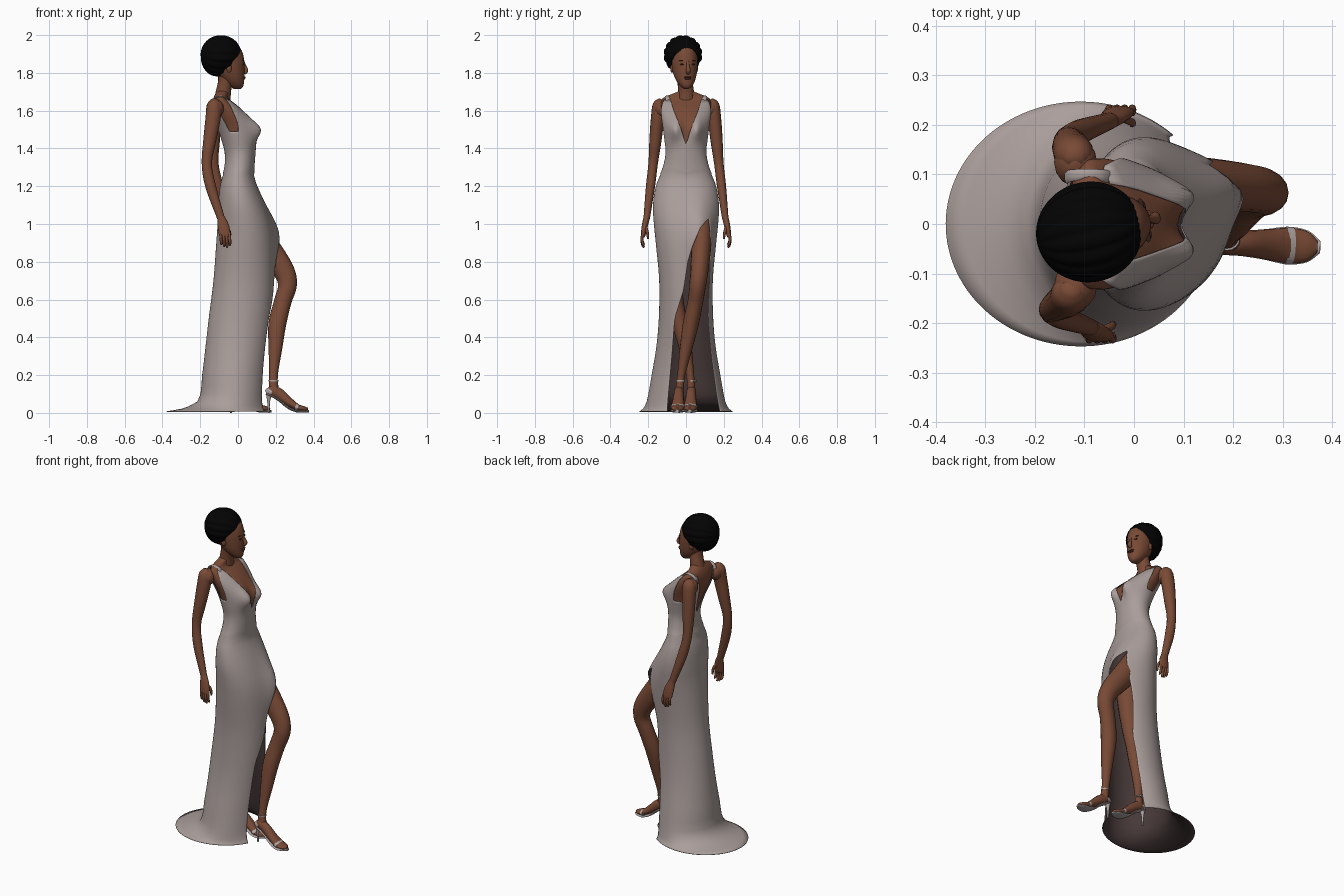
import bpy, bmesh, math
from mathutils import Vector, Matrix
from math import sin, cos, pi, asin, exp, radians


def material(name, rgb):
    m = bpy.data.materials.new(name)
    m.diffuse_color = (*rgb, 1)
    return m


DRESS = material("pale dress", (0.40, 0.34, 0.325))
LINING = material("dark lining", (0.062, 0.04, 0.04))
SKIN = material("brown skin", (0.19, 0.068, 0.036))
HAIR = material("black hair", (0.001, 0.001, 0.001))
SHOE = material("silver shoe", (0.42, 0.37, 0.36))
LIP = material("dark lips", (0.11, 0.035, 0.022))
EYE = material("dark eyes", (0.03, 0.014, 0.01))


def interp(table, t):
    """Smooth interpolation of rows keyed on their first value."""
    t = min(max(t, table[0][0]), table[-1][0])
    i = next(k for k in range(len(table) - 1) if t <= table[k + 1][0])
    p, q = table[i], table[i + 1]
    o, r = table[max(i - 1, 0)], table[min(i + 2, len(table) - 1)]
    h = q[0] - p[0]
    u = (t - p[0]) / h
    out = []
    for c in range(1, len(p)):
        m0 = (q[c] - o[c]) / (q[0] - o[0]) * h
        m1 = (r[c] - p[c]) / (r[0] - p[0]) * h
        out.append(p[c] * (2*u**3 - 3*u*u + 1) + m0 * (u**3 - 2*u*u + u)
                   + q[c] * (3*u*u - 2*u**3) + m1 * (u**3 - u*u))
    return out


def linear(table, t):
    for p, q in zip(table, table[1:]):
        if t <= q[0]:
            u = max(0, (t - p[0]) / (q[0] - p[0]))
            return [a + (b - a) * u for a, b in zip(p[1:], q[1:])]
    return list(table[-1][1:])


def loft(name, rings, mat, closed=True, caps=True, xf=None, angle=60):
    """Skin a list of equal-length point rings."""
    bm = bmesh.new()
    rows = [[bm.verts.new(p) for p in r] for r in rings]
    n = len(rows[0])
    for a, b in zip(rows, rows[1:]):
        for j in range(n if closed else n - 1):
            k = (j + 1) % n
            bm.faces.new((a[j], a[k], b[k], b[j]))
    if caps:
        bm.faces.new(rows[0][::-1])
        bm.faces.new(rows[-1])
    bmesh.ops.remove_doubles(bm, verts=bm.verts, dist=0.0004)
    if caps:
        bmesh.ops.recalc_face_normals(bm, faces=bm.faces)
    if xf:
        bm.transform(xf)
    me = bpy.data.meshes.new(name)
    bm.to_mesh(me)
    bm.free()
    me.materials.append(mat)
    ob = bpy.data.objects.new(name, me)
    bpy.context.collection.objects.link(ob)
    bpy.context.view_layer.objects.active = ob
    ob.select_set(True)
    bpy.ops.object.shade_smooth_by_angle(angle=radians(angle))
    ob.select_set(False)
    return ob


def tube(name, pts, mat, n=16, sub=4, xf=None):
    """Smooth limb through (x, y, z, half width along y, half depth)."""
    table = [(i, *p) for i, p in enumerate(pts)]
    m = (len(pts) - 1) * sub
    s = [interp(table, i / sub) for i in range(m + 1)]
    rings = []
    for i, p in enumerate(s):
        t = Vector(s[min(i + 1, m)][:3]) - Vector(s[max(i - 1, 0)][:3])
        u = t.cross(Vector((0, 1, 0))).normalized()
        v = u.cross(t).normalized()
        c = Vector(p[:3])
        rings.append([c + v * p[3] * cos(a) + u * p[4] * sin(a)
                      for a in (2 * pi * j / n for j in range(n))])
    return loft(name, rings, mat, xf=xf)


def ball(name, c, r, mat, xf=None):
    rings = [[(c[0] + r[0] * sin(a) * cos(b), c[1] + r[1] * sin(a) * sin(b), c[2] - r[2] * cos(a))
              for b in (2 * pi * j / 14 for j in range(14))]
             for a in (0.05 + (pi - 0.1) * i / 9 for i in range(10))]
    return loft(name, rings, mat, xf=xf)


# body and gown outline: height, back x, front x, half width
BODY = [(0.008, -.38, .165, .247), (.022, -.30, .157, .228), (.06, -.215, .148, .208),
        (.2, -.19, .15, .182), (.35, -.172, .162, .157), (.5, -.155, .178, .144),
        (.7, -.13, .19, .142), (.9, -.115, .19, .16), (1.0, -.108, .175, .17),
        (1.1, -.104, .142, .175), (1.2, -.096, .102, .16), (1.25, -.082, .085, .14),
        (1.31, -.068, .085, .117), (1.38, -.068, .09, .105), (1.45, -.087, .094, .112),
        (1.52, -.115, .085, .122), (1.58, -.14, .05, .134), (1.63, -.145, 0, .138),
        (1.67, -.135, -.05, .125), (1.695, -.122, -.042, .06), (1.715, -.108, -.05, .034)]
# slit edges: height, right y, left y
SLIT = [(.008, -.10, .18), (.08, -.095, .165), (.3, -.075, .135), (.5, -.06, .117),
        (.65, -.012, .122), (.8, .01, .128), (.89, .037, .13), (.98, .078, .126), (1.03, .12, .12)]
# neckline: degrees from front, height
NECK = [(0, 1.42), (36, 1.66), (58, 1.66), (72, 1.6), (86, 1.49), (114, 1.49),
        (126, 1.66), (146, 1.66), (180, 1.38)]


def body_point(z, th, off=0):
    xb, xf, b = interp(BODY, z)
    x = (xb + xf) / 2 + ((xf - xb) / 2 + off) * cos(th)
    y = (b + off) * sin(th)
    if cos(th) > 0:  # bust and forward thigh
        x += .04 * exp(-((abs(y) - .06) / .035)**2 - ((z - 1.5) / .05)**2)
        x += .048 * min(1, 1.5 * cos(th)) * exp(-((y - .08) / .07)**2 - ((z - .93) / .16)**2)
    return (x, y, z)


# gown: slit skirt rows, then bodice rows stretched up to the neckline
COLS = 96
apex = asin(.12 / interp(BODY, 1.03)[2])
zs = [.008, .014, .022, .035, .06, .1, .15] + [.2 + .04 * i for i in range(20)] + [.98, 1.0, 1.015, 1.03]
zs += [1.06 + .04 * i for i in range(6)]
rows = []
for z in zs:
    lo = hi = apex
    if z < 1.03:
        b = interp(BODY, z)[2]
        lo, hi = (asin(max(-1, min(1, y / b))) for y in linear(SLIT, z))
    rows.append([body_point(z, hi + (lo + 2 * pi - hi) * j / COLS) for j in range(COLS + 1)])
for i in range(1, 19):
    row = []
    for j in range(COLS + 1):
        th = apex + 2 * pi * j / COLS
        d = math.degrees(th) % 360
        top = linear(NECK, min(d, 360 - d))[0]
        row.append(body_point(1.26 + (top - 1.26) * i / 18, th, .003))
    rows.append(row)
gown = loft("gown", rows, DRESS, closed=False, caps=False)
gown.data.materials.append(LINING)
sol = gown.modifiers.new("dark lining", "SOLIDIFY")
sol.thickness, sol.offset, sol.material_offset = .003, -1, 1

# torso skin
loft("torso", [[body_point(1.22 + .495 * i / 30, 2 * pi * j / 64, -.006) for j in range(64)]
               for i in range(31)], SKIN)
tube("neck", [(-.085, 0, 1.64, .05, .045), (-.077, 0, 1.70, .042, .04),
              (-.068, -.005, 1.75, .04, .038), (-.065, -.01, 1.80, .04, .04)], SKIN)

# straps and arms
ARMS = {-1: ((-.127, 1.63), (-.132, 1.56), (-.15, 1.44), (-.165, 1.32), (-.145, 1.2), (-.090, 1.03)),
        1: ((-.12, 1.63), (-.125, 1.56), (-.13, 1.44), (-.13, 1.32), (-.105, 1.2), (-.05, 1.03))}
ARM_Y = ((.138, .037, .038), (.150, .036, .040), (.162, .032, .034),
         (.174, .025, .027), (.188, .024, .028), (.208, .017, .02))
for s, side in ((-1, "right"), (1, "left")):
    tube(side + "_strap", [(-.045, s*.094, 1.645, .013, .004), (-.065, s*.098, 1.668, .012, .004),
                           (-.095, s*.1, 1.676, .011, .004), (-.125, s*.098, 1.665, .012, .004),
                           (-.137, s*.094, 1.645, .013, .004)], DRESS, 10)
    path = [(x, s * y, z, w, d) for (x, z), (y, w, d) in zip(ARMS[s], ARM_Y)]
    tube(side + "_arm", [(path[0][0], s*.128, 1.66, .014, .016)] + path, SKIN)
    ball(side + "_shoulder", (-.118, s*.125, 1.612), (.044, .05, .048), SKIN)
    wx = path[-1][0]
    tube(side + "_palm", [(wx, s*.208, 1.035, .017, .02), (wx+.012, s*.218, .99, .016, .03),
                          (wx+.02, s*.226, .945, .013, .031), (wx+.02, s*.228, .93, .008, .026)], SKIN)
    for f in range(4):
        x, l = wx - .003 + .0155 * f, (.05, .062, .066, .055)[f]
        tube(side + "_finger", [(x, s*.227, .95, .008, .008), (x+.003, s*.234, .95-l*.5, .0075, .0075),
                                (x+.004, s*.228, .95-l, .007, .007),
                                (x+.004, s*.22, .942-l, .004, .004)], SKIN, 8, 3)
    tube(side + "_thumb", [(wx+.025, s*.215, .99, .009, .01), (wx+.046, s*.205, .955, .008, .008),
                           (wx+.046, s*.2, .92, .005, .005)], SKIN, 8, 3)

# legs
tube("left_leg", [(.045, .075, 1.04, .065, .065), (.135, .08, .9, .055, .07), (.235, .072, .765, .048, .058),
                  (.262, .062, .68, .044, .05), (.237, .05, .59, .041, .046),
                  (.208, .025, .47, .042, .047), (.198, 0, .34, .033, .036),
                  (.188, -.025, .2, .021, .023), (.19, -.035, .12, .022, .026)], SKIN)
tube("right_leg", [(.0, -.07, 1.04, .075, .07), (-.02, -.068, .8, .058, .065), (-.033, -.062, .64, .046, .052),
                   (-.037, -.05, .56, .042, .046), (-.037, -.03, .46, .04, .045), (-.028, -.002, .34, .033, .036),
                   (-.015, .022, .2, .021, .023), (-.012, .028, .12, .022, .026)], SKIN)


def foot(side, dx, y):
    def path(pts, dz=0, dw=0, d=None):
        return [(x + dx, y - (x - .16) * .05, z + dz, w + dw, d or h) for x, z, w, h in pts]
    skin = [(.158, .118, .012, .012), (.18, .118, .024, .028), (.22, .098, .026, .03),
            (.27, .058, .031, .024), (.315, .03, .036, .017), (.35, .022, .03, .013), (.37, .02, .012, .007)]
    sole = [(.148, .1, .012, 0), (.175, .092, .025, 0), (.215, .068, .025, 0), (.265, .028, .031, 0),
            (.31, .009, .038, 0), (.35, .008, .032, 0), (.376, .009, .012, 0)]
    tube(side + "_foot", path(skin), SKIN)
    tube(side + "_shoe_sole", path(sole, d=.006), SHOE)
    tube(side + "_heel_spike", [(.165+dx, y, .1, .018, .018), (.162+dx, y, .06, .008, .008),
                                (.163+dx, y, 0, .005, .005)], SHOE, 10)
    tube(side + "_toe_strap", path([(.305, .033, .038, .02), (.32, .027, .038, .018)]), SHOE)
    tube(side + "_ankle_strap", [(.188+dx, y+.006, .167, .0235, .0255),
                                 (.188+dx, y+.006, .174, .0235, .0255)], SHOE)
    tube(side + "_heel_cup", path([(.15, .105, .014, .016), (.166, .112, .023, .022),
                                   (.18, .108, .0255, .022)]), SHOE)


foot("left", 0, -.036)
foot("right", -.2, .03)

# head, turned slightly to its left
TURN = Matrix.Translation((-.085, -.015, 0)) @ Matrix.Rotation(radians(12), 4, 'Z') @ Matrix.Translation((.085, 0, 0))
HEAD = [(1.715, -.02, .018, .012), (1.73, -.045, .03, .032), (1.77, -.09, .034, .054),
        (1.82, -.13, .036, .066), (1.87, -.15, .034, .07), (1.92, -.15, .02, .067), (1.955, -.11, -.01, .045)]
rings = []
for i in range(25):
    z = 1.715 + .01 * i
    xb, xf, b = interp(HEAD, z)
    rings.append([((xb+xf)/2 + (xf-xb)/2 * cos(a), b * sin(a), z) for a in (2*pi*j/32 for j in range(32))])
loft("head", rings, SKIN, xf=TURN)
tube("nose", [(.03, 0, 1.862, .007, .006), (.038, 0, 1.835, .008, .009), (.046, 0, 1.812, .013, .011),
              (.036, 0, 1.797, .009, .008)], SKIN, 12, xf=TURN)
ball("upper_lip", (.033, 0, 1.777), (.010, .02, .005), LIP, TURN)
ball("lower_lip", (.032, 0, 1.769), (.010, .017, .005), LIP, TURN)
for s in (-1, 1):
    ball("eye", (.026, s*.028, 1.845), (.006, .012, .004), EYE, TURN)
    ball("eyebrow", (.023, s*.03, 1.865), (.006, .016, .002), EYE, TURN)
    ball("ear", (-.06, s*.066, 1.825), (.014, .009, .024), SKIN, TURN)

# hair: ridged rolls running front to back, trimmed around the face
rings = []
for i in range(33):
    a = .03 + (pi - .06) * i / 32
    ring = []
    for j in range(112):
        p = 2 * pi * j / 112
        r = sin(a) * (1 + .06 * abs(sin(8 * p)) - .03)
        low = 1.15 if sin(p) < 0 else 1
        x, y, z = -.090 - .108 * cos(a), .1 * r * cos(p), 1.897 + .1 * low * r * sin(p)
        x -= max(0, 1.88 - z) * .12
        xmax = linear([(1.78, -.07), (1.86, -.045), (1.90, -.005), (1.94, .03)], z)[0]
        ring.append((min(x, xmax), y * (1 - .22 * max(0, (1.87 - z) / .09)), max(z, 1.782)))
    rings.append(ring)
loft("hair", rings, HAIR, xf=TURN, angle=80)
